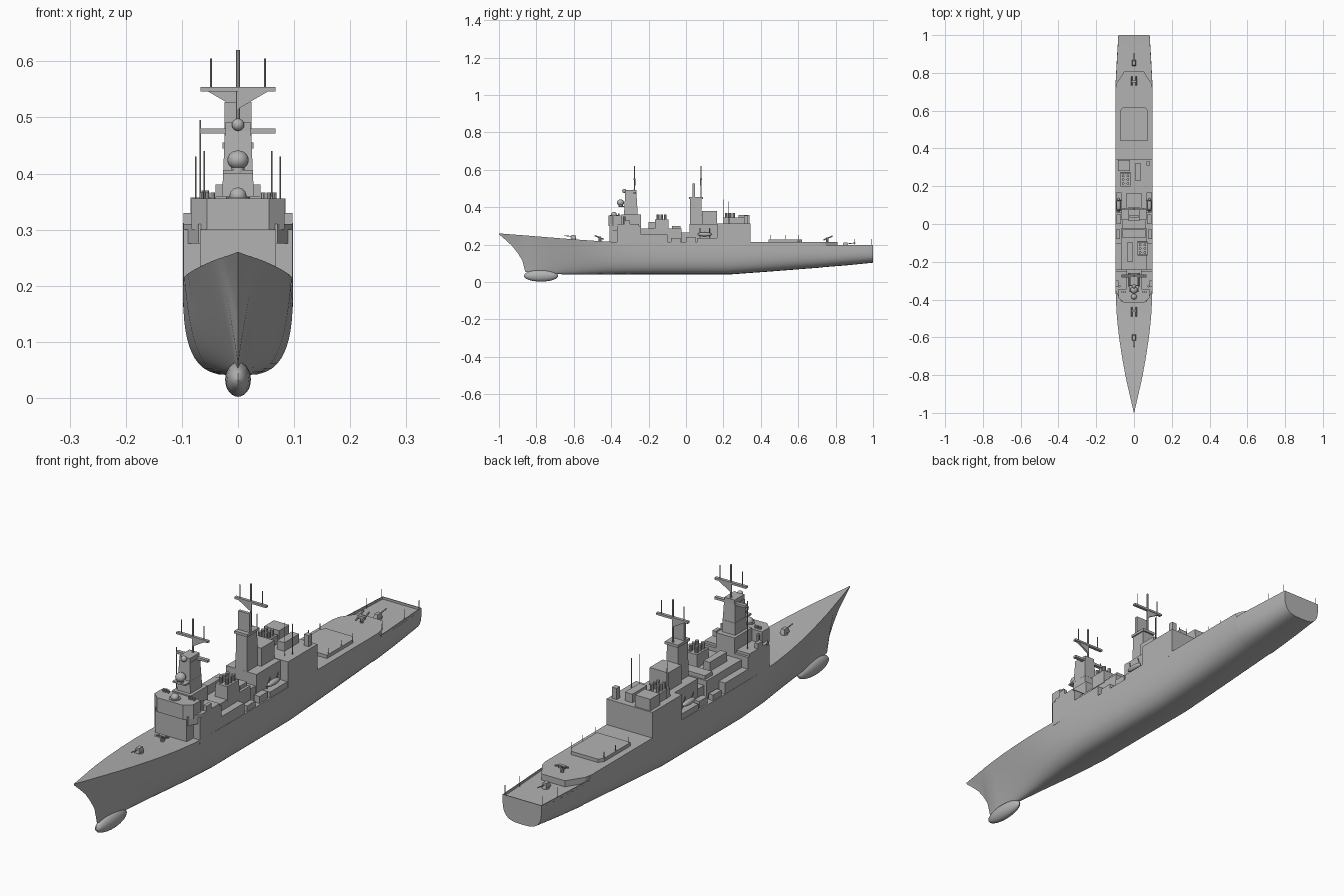
import bpy, bmesh, math
from mathutils import Vector

if "Cube" in bpy.data.objects:
    bpy.data.objects.remove(bpy.data.objects["Cube"])

grey = bpy.data.materials.new("naval grey")
grey.diffuse_color = (0.45, 0.45, 0.45, 1)
grey.use_nodes = True
grey.node_tree.nodes["Principled BSDF"].inputs["Base Color"].default_value = grey.diffuse_color


def finish(name, bm, smooth=False):
    bmesh.ops.recalc_face_normals(bm, faces=bm.faces)
    me = bpy.data.meshes.new(name)
    bm.to_mesh(me)
    bm.free()
    me.materials.append(grey)
    ob = bpy.data.objects.new(name, me)
    bpy.context.collection.objects.link(ob)
    if smooth:
        bpy.ops.object.select_all(action='DESELECT')
        bpy.context.view_layer.objects.active = ob
        ob.select_set(True)
        bpy.ops.object.shade_smooth_by_angle(angle=math.radians(35))
    return ob


def prism(name, pts, z0, z1, taper=1.0):
    """Extrude a plan outline upward, scaling the top about its centre."""
    bm = bmesh.new()
    cx = (min(p[0] for p in pts) + max(p[0] for p in pts)) / 2
    cy = (min(p[1] for p in pts) + max(p[1] for p in pts)) / 2
    low = [bm.verts.new((x, y, z0)) for x, y in pts]
    top = [bm.verts.new((cx + (x - cx) * taper, cy + (y - cy) * taper, z1)) for x, y in pts]
    bm.faces.new(low)
    bm.faces.new(top)
    n = len(pts)
    for i in range(n):
        j = (i + 1) % n
        bm.faces.new((low[i], low[j], top[j], top[i]))
    return finish(name, bm)


def box(name, x0, x1, y0, y1, z0, z1, taper=1.0):
    return prism(name, [(x0, y0), (x1, y0), (x1, y1), (x0, y1)], z0, z1, taper)


def rod(name, a, b, r, r2=None, sides=8):
    a, b = Vector(a), Vector(b)
    bm = bmesh.new()
    bmesh.ops.create_cone(bm, cap_ends=True, segments=sides, radius1=r,
                          radius2=r if r2 is None else r2, depth=(b - a).length)
    rot = (b - a).to_track_quat('Z', 'Y')
    for v in bm.verts:
        v.co = rot @ v.co + (a + b) / 2
    return finish(name, bm, True)


def ball(name, c, s):
    bm = bmesh.new()
    bmesh.ops.create_uvsphere(bm, u_segments=20, v_segments=12, radius=1)
    for v in bm.verts:
        v.co = Vector((v.co.x * s[0] + c[0], v.co.y * s[1] + c[1], v.co.z * s[2] + c[2]))
    return finish(name, bm, True)


# Hull stations: y, deck half width, deck z, keel z, fullness (0 flared .. 1 full)
stations = [(-1, .001, .26, .255, 0), (-.965, .009, .257, .225, 0), (-.93, .017, .254, .193, 0),
            (-.9, .024, .252, .155, 0), (-.875, .029, .25, .115, 0), (-.86, .033, .249, .055, 0),
            (-.8, .046, .244, .045, .08), (-.7, .064, .236, .042, .25), (-.6, .079, .228, .04, .45),
            (-.5, .09, .221, .04, .65), (-.4, .096, .215, .04, .83), (-.25, .098, .213, .04, 1),
            (0, .098, .213, .04, 1), (.23, .098, .213, .04, 1), (.45, .098, .213, .056, 1),
            (.72, .098, .213, .077, 1), (.735, .098, .19, .079, 1), (.87, .091, .189, .09, 1),
            (1, .083, .189, .103, 1)]
M = 14
bm = bmesh.new()
rings = []
for y, w, zd, zk, k in stations:
    half = []
    for i in range(M + 1):
        t = (i / M) ** 1.7
        full = (1 - (1 - t) ** 3.2) ** (1 / 3.2)
        half.append((w * (k * full + (1 - k) * t ** 1.15), zk + (zd - zk) * t))
    ring = [bm.verts.new((x, y, z)) for x, z in reversed(half)]
    ring += [bm.verts.new((-x, y, z)) for x, z in half[1:]]
    rings.append(ring)
for a, b in zip(rings, rings[1:]):
    for i in range(len(a)):
        j = (i + 1) % len(a)
        bm.faces.new((a[i], a[j], b[j], b[i]))
bm.faces.new(rings[0])
bm.faces.new(rings[-1])
finish("hull", bm, True)
ball("bow_sonar_bulb", (0, -.775, .033), (.023, .092, .031))

# Aft decks, bulwarks and stern staffs
prism("raised_deck_end", [(-.097, .72), (.097, .72), (.092, .745), (.05, .81), (-.05, .81), (-.092, .745)], .185, .213)
prism("flight_deck", [(-.072, .44), (.072, .44), (.072, .6), (.058, .62), (-.058, .62), (-.072, .6)], .21, .226)
for s in (-1, 1):
    prism("quarter_bulwark", [(s * .098, .735), (s * .083, 1), (s * .080, 1), (s * .095, .735)], .185, .198)
    for y in (.9, .99):
        rod("stern_staff", (s * .08, y, .19), (s * .08, y, .23), .0012)
    for y in (.45, .53, .6):
        rod("deck_edge_post", (s * .07, y, .22), (s * .07, y, .25), .001)
box("stern_bulwark", -.083, .083, .997, 1, .185, .198)

# Forward superstructure and bridge
prism("forward_house", [(-.068, -.41), (.068, -.41), (.068, -.37), (.097, -.37), (.097, -.24), (-.097, -.24),
                        (-.097, -.37), (-.068, -.37)], .2, .3)
prism("bridge_deck", [(-.07, -.405), (.07, -.405), (.097, -.355), (.097, -.25), (-.097, -.25), (-.097, -.355)], .275, .31)
prism("bridge", [(-.055, -.415), (.055, -.415), (.083, -.39), (.083, -.345), (-.083, -.345), (-.083, -.39)], .3, .355)
box("bridge_rear", -.04, .04, -.345, -.24, .3, .36)
for s in (-1, 1):
    box("bridge_side_locker", s * .09 - .007, s * .09 + .007, -.33, -.3, .31, .33)
    rod("signal_lamp", (s * .077, -.33, .31), (s * .077, -.33, .35), .006)
    for x in (.045, .055, .065):
        rod("roof_vent", (s * x, -.36, .35), (s * x, -.36, .366), .004)

# Midship house and funnel group
box("mid_house", -.07, .07, -.24, -.025, .2, .285)
box("mid_side_house", -.097, .097, -.24, -.1, .2, .255)
box("mid_low_house", -.06, .06, -.03, .03, .2, .265)
box("mid_locker", -.035, -.008, -.2, -.095, .28, .32)
box("aft_locker", -.06, .06, -.075, -.03, .28, .30)

# Aft house and hangar
box("aft_house", -.065, .065, .02, .17, .2, .31)
box("aft_house_base", -.095, .095, .06, .17, .2, .235)
box("hangar", -.098, .098, .165, .345, .2, .312)
box("hangar_roof_house", -.085, -.02, .28, .34, .31, .357)
box("hangar_roof_locker", .005, .037, .23, .32, .31, .345)
box("hangar_roof_box", .065, .085, .31, .33, .31, .355)

# Two funnels with exhaust pipes
for fx, fy, zb, zt in ((.045, -.13, .28, .335), (-.045, .235, .31, .345)):
    box("funnel", fx - .027, fx + .027, fy - .037, fy + .037, zb, zt, .95)
    for dx in (-.013, .013):
        for dy in (-.02, 0, .02):
            rod("exhaust_pipe", (fx + dx, fy + dy, zt - .01), (fx + dx, fy + dy, zt + .025), .007, sides=10)

# Boats, davits and deck gear
for s in (-1, 1):
    ball("boat", (s * .082, .1, .255), (.011, .038, .011))
    for y in (.075, .125):
        rod("davit", (s * .068, y, .23), (s * .085, y, .285), .0025)
    box("side_locker", s * .085 - .01, s * .085 + .01, -.08, -.03, .21, .235)
    box("launch_tube_rack", s * .08 - .012, s * .08 + .012, .0, .05, .21, .24)
    rod("mid_antenna", (s * .06, .2, .31), (s * .06, .2, .44), .0013)
    rod("mid_antenna", (s * .075, .225, .31), (s * .075, .225, .43), .0013)

# Forward mast tower with domes
box("forward_tower", -.031, .031, -.335, -.255, .3, .475, .75)
box("forward_tower_platform", -.027, .027, -.36, -.26, .4, .406)
box("forward_tower_head", -.022, .022, -.325, -.265, .47, .492)
rod("director_base", (0, -.385, .3), (0, -.385, .358), .021, sides=20)
ball("director_dome", (0, -.385, .36), (.015, .015, .015))
rod("radar_base", (0, -.35, .4), (0, -.35, .415), .012, sides=12)
ball("radar_dome", (0, -.35, .424), (.019, .019, .017))
ball("small_dome", (0, -.33, .487), (.011, .011, .011))

# Aft mast tower
box("aft_tower", -.025, .025, .02, .085, .3, .445, .94)
box("aft_tower_cap", -.028, .028, .017, .09, .445, .455)
box("aft_tower_step", -.04, .04, .085, .165, .3, .38)
box("array_radar", -.024, .024, .035, .047, .455, .527)


def gusset(y, s):
    """Triangular plate hanging under one arm of a yard."""
    bm = bmesh.new()
    vs = [bm.verts.new((x * s, yy, z)) for yy in (y - .004, y + .004)
          for x, z in ((0, .55), (.06, .55), (0, .515))]
    bm.faces.new(vs[:3])
    bm.faces.new(vs[3:])
    for i in range(3):
        j = (i + 1) % 3
        bm.faces.new((vs[i], vs[j], vs[3 + j], vs[3 + i]))
    finish("yard_gusset", bm)


# Pole masts and yards
for y, zb, s in ((-.275, .47, 1), (.08, .44, -1)):
    rod("pole_mast", (0, y, zb), (0, y, .62), .0035)
    box("upper_yard", -.067, .067, y - .006, y + .006, .546, .554)
    gusset(y, s)
    for x in (-.048, .048):
        rod("yard_whip", (x, y, .55), (x, y, .605), .0015)
box("lower_yard", -.067, .067, -.282, -.268, .471, .48)
rod("whip_antenna", (-.067, -.28, .31), (-.067, -.28, .495), .0014)


def gun(y, z, d, x=0):
    """Gun turret on a drum, barrel toward d along y."""
    rod("gun_drum", (x, y, z - .005), (x, y, z + .008), .013, sides=12)
    prism("gun_turret", [(x - .01, y - .018), (x + .01, y - .018), (x + .01, y + .014), (x - .01, y + .014)],
          z + .006, z + .024, .7)
    rod("gun_barrel", (x, y, z + .016), (x, y + d * .05, z + .022), .0022)


def launcher(y, z, d):
    """Twin-rail launcher on a pedestal."""
    rod("launcher_pedestal", (0, y, z - .003), (0, y, z + .02), .007, sides=10)
    box("launcher_head", -.014, .014, y - .006, y + .006, z + .014, z + .026)
    for s in (-1, 1):
        rod("launcher_rail", (s * .012, y - d * .02, z + .012), (s * .012, y + d * .028, z + .032), .0035)


gun(-.6, .226, -1)
launcher(-.46, .216, -1)
gun(.855, .187, 1)
launcher(.755, .213, 1)
